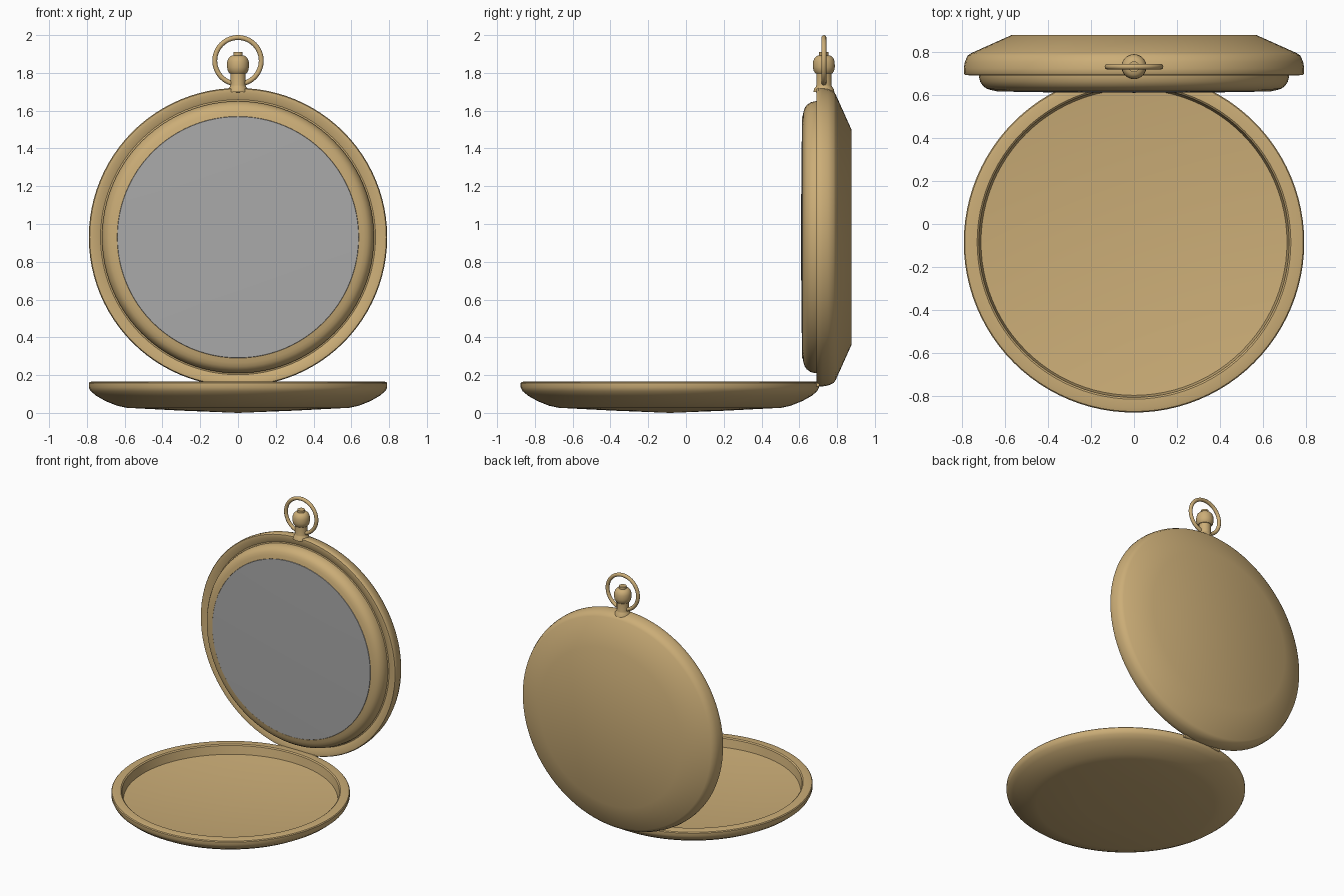
import bpy, bmesh, math
from mathutils import Matrix, Vector

if "Cube" in bpy.data.objects:
    bpy.data.objects.remove(bpy.data.objects["Cube"])

def mat(name, c):
    m = bpy.data.materials.new(name)
    m.diffuse_color = (*c, 1)
    m.use_nodes = True
    m.node_tree.nodes["Principled BSDF"].inputs["Base Color"].default_value = m.diffuse_color
    return m

GOLD = mat("antique gold", (0.60, 0.42, 0.185))
GLASS = mat("grey glass", (0.40, 0.40, 0.40))

def finish(bm, name, material, matrix, angle=35):
    bmesh.ops.remove_doubles(bm, verts=bm.verts, dist=1e-5)
    bmesh.ops.recalc_face_normals(bm, faces=bm.faces)
    me = bpy.data.meshes.new(name)
    bm.to_mesh(me)
    bm.free()
    me.materials.append(material)
    ob = bpy.data.objects.new(name, me)
    bpy.context.collection.objects.link(ob)
    ob.matrix_world = matrix
    bpy.ops.object.select_all(action='DESELECT')
    ob.select_set(True)
    bpy.context.view_layer.objects.active = ob
    bpy.ops.object.shade_smooth_by_angle(angle=math.radians(angle))
    return ob

def lathe(name, profile, material, matrix, steps=96, angle=35):
    """Spin an (r, h) profile about local z."""
    bm = bmesh.new()
    vs = [bm.verts.new((r, 0, h)) for r, h in profile]
    es = [bm.edges.new(p) for p in zip(vs, vs[1:])]
    bmesh.ops.spin(bm, geom=vs + es, cent=(0, 0, 0), axis=(0, 0, 1),
                   angle=math.tau, steps=steps, use_merge=True)
    return finish(bm, name, material, matrix, angle)

def ring(name, R, r, material, matrix, n=64, k=12):
    """Torus around local z."""
    circle = [(R + r * math.cos(i * math.tau / k), r * math.sin(i * math.tau / k))
              for i in range(k + 1)]
    return lathe(name, circle, material, matrix, n, 60)

# local z -> world +y (towards the back), centred on the watch body
face = Matrix.Translation((0, 0, 0.93)) @ Matrix.Rotation(-math.pi / 2, 4, 'X')

# watch body: grooved front rim, rounded side, sloped and flat back
lathe("watch_case", [
    (0.0, 0.70), (0.715, 0.70), (0.728, 0.705), (0.765, 0.69), (0.785, 0.692), (0.79, 0.70),
    (0.79, 0.722), (0.785, 0.752), (0.772, 0.782), (0.755, 0.793), (0.57, 0.876),
    (0.0, 0.877)], GOLD, face)

# raised bezel around the glass
lathe("bezel", [
    (0.72, 0.71), (0.72, 0.685), (0.714, 0.66), (0.70, 0.64), (0.685, 0.629),
    (0.665, 0.622), (0.64, 0.617), (0.63, 0.63)], GOLD, face)

lathe("glass", [(0.64, 0.619), (0.638, 0.615), (0.4, 0.611), (0.0, 0.609)], GLASS, face)

# open lid lying flat: shallow domed shell with a stepped rim
lathe("open_lid", [
    (0.0, 0.0), (0.3, 0.012), (0.59, 0.027), (0.64, 0.038), (0.70, 0.062), (0.75, 0.09),
    (0.78, 0.115), (0.79, 0.135), (0.79, 0.157), (0.785, 0.163), (0.768, 0.167),
    (0.728, 0.167), (0.72, 0.16), (0.71, 0.10), (0.45, 0.073), (0.0, 0.06)],
    GOLD, Matrix.Translation((0, -0.085, 0)))

# hinge barrel joining lid and body
lathe("hinge", [(0, -0.15), (0.013, -0.15), (0.013, 0.15), (0, 0.15)], GOLD,
      Matrix.Translation((0, 0.695, 0.152)) @ Matrix.Rotation(math.pi / 2, 4, 'Y'), 16)

# stem with rounded winding crown and top button
stem = Matrix.Translation((0, 0.73, 0))
lathe("stem", [(0.0, 1.69), (0.055, 1.70), (0.052, 1.715), (0.042, 1.728), (0.04, 1.735),
               (0.04, 1.80), (0, 1.80)], GOLD, stem, 32)
lathe("winding_crown", [(0, 1.798), (0.045, 1.798), (0.054, 1.81), (0.058, 1.83), (0.057, 1.86),
                        (0.05, 1.878), (0.038, 1.89), (0.025, 1.893), (0.025, 1.91),
                        (0, 1.91)], GOLD, stem, 32)

# hanging bow ring
ring("bow_ring", 0.123, 0.013, GOLD,
     Matrix.Translation((0, 0.73, 1.864)) @ Matrix.Rotation(math.pi / 2, 4, 'X'))
